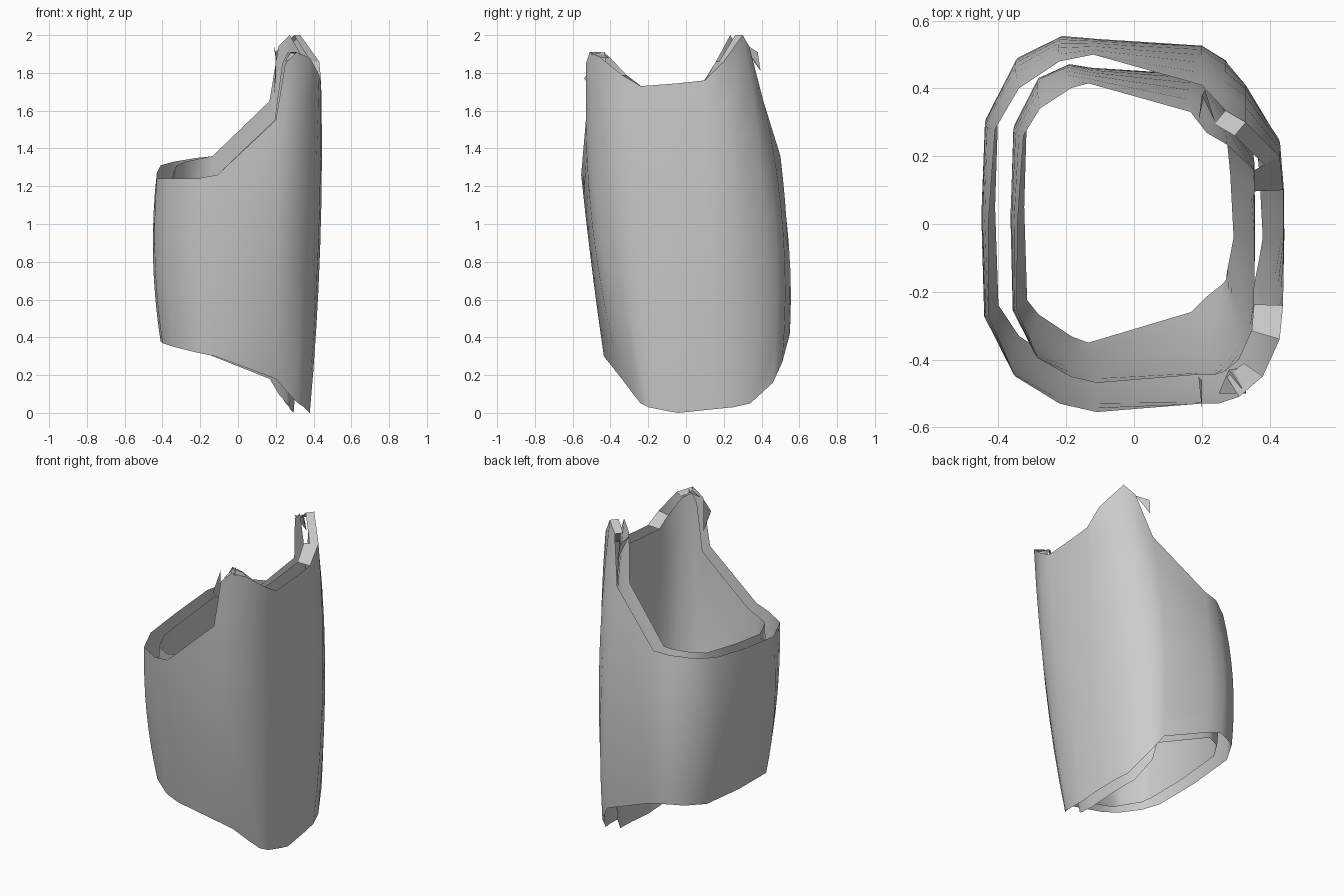
import bpy
import bmesh
import math
from mathutils import Vector

cube = bpy.data.objects.get("Cube")
if cube:
    bpy.data.objects.remove(cube, do_unlink=True)

GAP = 0.086       # space between the two layers
SEGMENTS = 8      # loft steps from lower hem to upper rim

# Plan outlines, counter-clockwise from the tall side
upper_rim = [
    (.44, -.04, 1.745), (.44, .1, 1.76), (.43, .2, 1.86), (.33, .3, 2),
    (.27, .335, 1.94), (.2, .41, 1.65), (-.12, .5, 1.36), (-.22, .48, 1.35),
    (-.34, .4, 1.33), (-.41, .28, 1.31), (-.43, 0, 1.27), (-.43, -.27, 1.24),
    (-.35, -.45, 1.24), (-.22, -.53, 1.24), (-.11, -.555, 1.26),
    (.2, -.53, 1.55), (.25, -.53, 1.85), (.31, -.51, 1.91),
    (.38, -.45, 1.88), (.43, -.34, 1.79), (.44, -.24, 1.73)]
waist = [
    (.435, -.04), (.43, .12), (.42, .26), (.33, .41), (.27, .47), (.2, .515),
    (-.12, .54), (-.22, .545), (-.35, .475), (-.44, .3), (-.45, .03),
    (-.44, -.27), (-.36, -.41), (-.22, -.475), (-.12, -.5), (.2, -.48),
    (.27, -.46), (.32, -.42), (.37, -.36), (.4, -.29), (.425, -.18)]
lower_hem = [
    (.38, -.04, 0), (.37, .15, .02), (.36, .25, .03), (.33, .34, .05),
    (.27, .46, .16), (.2, .51, .27), (-.12, .545, .4), (-.2, .55, .42),
    (-.33, .49, .42), (-.4, .36, .4), (-.41, .05, .38), (-.4, -.24, .37),
    (-.34, -.33, .35), (-.22, -.41, .32), (-.12, -.435, .3), (.2, -.34, .18),
    (.27, -.28, .1), (.32, -.24, .05), (.35, -.2, .03), (.36, -.15, .02),
    (.37, -.1, .01)]

grey = bpy.data.materials.new("plain_grey")
grey.use_nodes = True
colour = (0.6, 0.6, 0.6, 1)
grey.diffuse_color = colour
for node in grey.node_tree.nodes:
    if node.type == 'BSDF_PRINCIPLED':
        node.inputs["Base Color"].default_value = colour
        node.inputs["Roughness"].default_value = 0.8


def make_object(name, points, faces, smooth=True):
    mesh = bpy.data.meshes.new(name)
    mesh.from_pydata(points, [], faces)
    mesh.materials.append(grey)
    part = bpy.data.objects.new(name, mesh)
    bpy.context.collection.objects.link(part)
    for polygon in mesh.polygons:
        polygon.use_smooth = smooth


def inset_ring(ring, distance):
    """Move every point inward along its normal in plan."""
    result = []
    count = len(ring)
    for i, point in enumerate(ring):
        along = ring[(i + 1) % count] - ring[i - 1]
        inward = Vector((-along.y, along.x, 0)).normalized()
        result.append(point + inward * distance)
    return result


def loft_rings(distance):
    """Curve each column through hem, waist and rim."""
    low = [Vector(p) for p in lower_hem]
    high = [Vector(p) for p in upper_rim]
    middle = [Vector((m[0], m[1], (a.z + b.z) / 2))
              for m, a, b in zip(waist, low, high)]
    low, middle, high = [inset_ring(r, distance) for r in (low, middle, high)]
    rings = []
    for step in range(SEGMENTS + 1):
        t = step / SEGMENTS
        a, b, c = (1 - t) * (1 - 2 * t), 4 * t * (1 - t), t * (2 * t - 1)
        rings.append([p * a + q * b + r * c
                      for p, q, r in zip(low, middle, high)])
    return rings


def make_layer(name, rings, flip):
    count = len(rings[0])
    faces = []
    for row in range(SEGMENTS):
        for i in range(count):
            j = (i + 1) % count
            face = [row * count + i, row * count + j,
                    (row + 1) * count + j, (row + 1) * count + i]
            faces.append(face[::-1] if flip else face)
    make_object(name, [p for ring in rings for p in ring], faces)


# Open double sleeve
outer = loft_rings(0)
inner = loft_rings(GAP)
make_layer("outer_layer", outer, False)
make_layer("inner_layer", inner, True)


# Strips joining the two layers along the raised rim
def rim_strip(name, first, last, reach=1.0):
    top_out, top_in = outer[-1], inner[-1]
    columns = range(first, last + 1)
    points = []
    for i in columns:
        points += [top_out[i], top_out[i].lerp(top_in[i], reach)]
    faces = [(2 * k, 2 * k + 2, 2 * k + 3, 2 * k + 1)
             for k in range(len(columns) - 1)]
    make_object(name, points, faces, False)


rim_strip("back_rim_strip", 1, 2)
rim_strip("back_peak_fold", 2, 4, 0.6)
rim_strip("front_rim_strip", 19, 20)
rim_strip("front_peak_fold", 17, 18, 0.8)

# Loose torn corners beside the two peaks
make_object("back_loose_corner",
            [(.21, .395, 1.81), (.2, .38, 1.91), (.19, .3, 1.94),
             (.24, .3, 1.96)],
            [(0, 1, 2), (0, 3, 1)], False)
make_object("front_loose_corner",
            [(.2, -.54, 1.77), (.19, -.45, 1.68), (.2, -.46, 1.88)],
            [(0, 1, 2)], False)
make_object("front_peak_flap",
            [(.25, -.5, 1.86), (.33, -.5, 1.9), (.28, -.43, 1.91),
             (.34, -.42, 1.84)],
            [(0, 1, 2), (1, 3, 2)], False)
